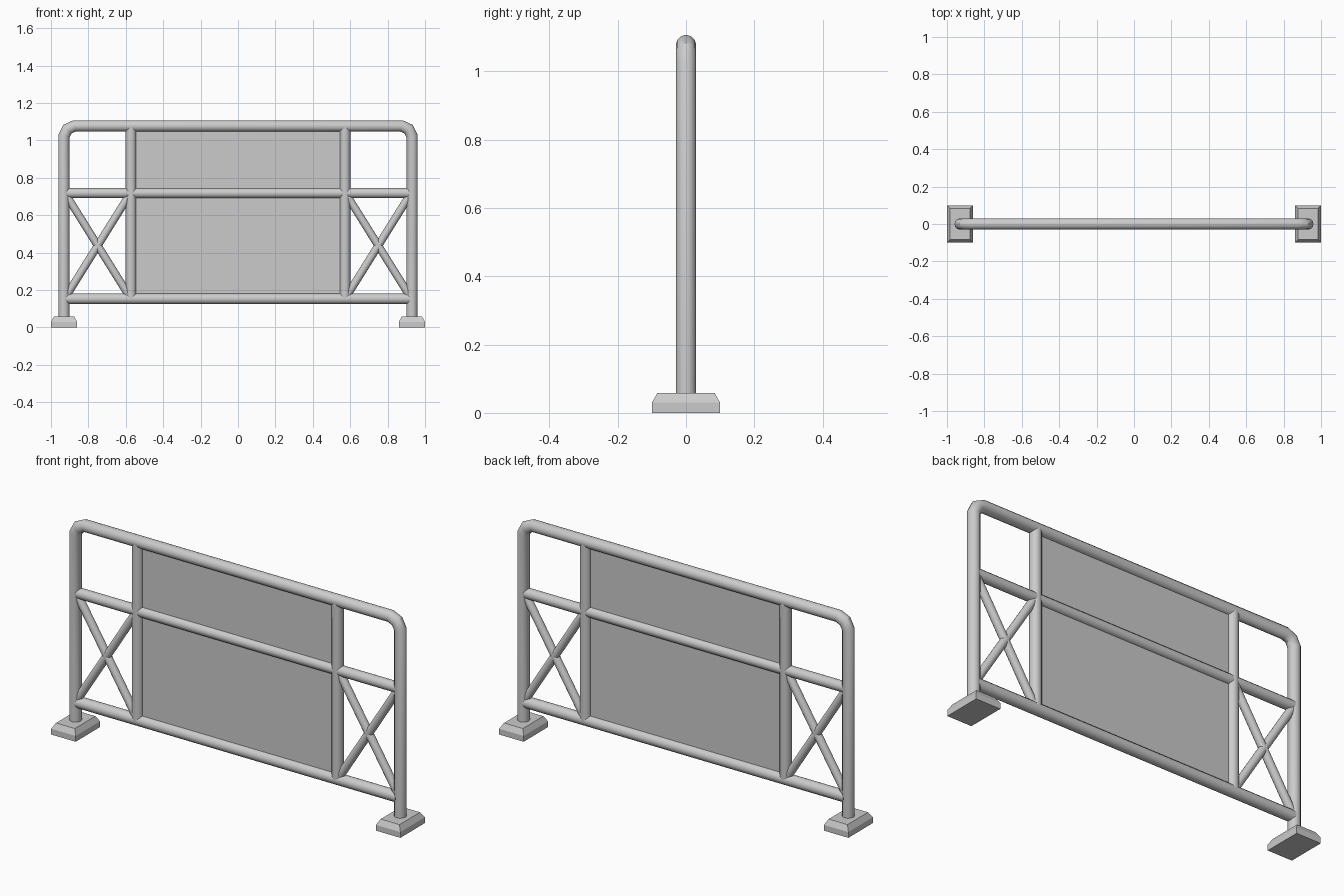
import bpy
import bmesh
from mathutils import Vector

if "Cube" in bpy.data.objects:
    bpy.data.objects.remove(bpy.data.objects["Cube"], do_unlink=True)

steel = bpy.data.materials.new("grey_steel")
steel.use_nodes = True
colour = (0.6, 0.6, 0.6, 1)
steel.diffuse_color = colour
steel.node_tree.nodes["Principled BSDF"].inputs["Base Color"].default_value = colour


def finish(name, bm, smooth=False):
    bmesh.ops.recalc_face_normals(bm, faces=bm.faces)
    mesh = bpy.data.meshes.new(name)
    bm.to_mesh(mesh)
    bm.free()
    mesh.materials.append(steel)
    obj = bpy.data.objects.new(name, mesh)
    bpy.context.collection.objects.link(obj)
    if smooth:
        bpy.ops.object.select_all(action='DESELECT')
        obj.select_set(True)
        bpy.context.view_layer.objects.active = obj
        bpy.ops.object.shade_smooth_by_angle(angle=0.6)
    return obj


def tube(name, points, radius, sides=12):
    """Round tube with mitred joints along a path in the XZ plane."""
    bm = bmesh.new()
    pts = [Vector((x, 0, z)) for x, z in points]
    circle = bmesh.ops.create_circle(bm, segments=sides, radius=radius)["verts"]
    shape = [v.co.copy() for v in circle]
    bm.clear()
    rings = []
    for i, p in enumerate(pts):
        before = (p - pts[i - 1]).normalized() if i else None
        after = (pts[i + 1] - p).normalized() if i < len(pts) - 1 else None
        a, b = before or after, after or before
        along = (a + b).normalized()
        side = along.cross(Vector((0, 1, 0))) / along.dot(a)
        rings.append([bm.verts.new(p + side * s.x + Vector((0, s.y, 0))) for s in shape])
    for r, s in zip(rings, rings[1:]):
        for i in range(sides):
            j = (i + 1) % sides
            bm.faces.new((r[i], r[j], s[j], s[i]))
    bm.faces.new(rings[0])
    bm.faces.new(rings[-1])
    return finish(name, bm, True)


# Outer frame with bent top corners
leg = [(0.93, 0.05), (0.93, 1.025), (0.912, 1.06), (0.875, 1.077)]
tube("outer_frame", leg + [(-x, z) for x, z in reversed(leg)], 0.03)

# Horizontal rails
for name, z in (("lower_rail", 0.153), ("middle_rail", 0.718)):
    tube(name, [(-0.92, z), (0.92, z)], 0.029 if z < 0.5 else 0.027)

for label, s in (("left", 1), ("right", -1)):
    # Upright and crossed braces
    tube(label + "_upright", [(s * 0.572, 0.155), (s * 0.572, 1.075)], 0.029)
    tube(label + "_brace_rising", [(s * 0.58, 0.165), (s * 0.92, 0.71)], 0.021)
    tube(label + "_brace_falling", [(s * 0.58, 0.71), (s * 0.92, 0.165)], 0.021)

    # Chamfered foot
    bm = bmesh.new()
    rings = []
    for z, hx, hy in ((0, 0.07, 0.1), (0.03, 0.07, 0.1), (0.058, 0.054, 0.084)):
        corners = ((-hx, -hy), (hx, -hy), (hx, hy), (-hx, hy))
        rings.append([bm.verts.new((s * 0.93 + x, y, z)) for x, y in corners])
    for r, t in zip(rings, rings[1:]):
        for i in range(4):
            j = (i + 1) % 4
            bm.faces.new((r[i], r[j], t[j], t[i]))
    bm.faces.new(rings[0])
    bm.faces.new(rings[-1])
    finish(label + "_foot", bm)

# Thin infill panel
bm = bmesh.new()
bmesh.ops.create_cube(bm, size=1)
bmesh.ops.scale(bm, vec=(1.144, 0.008, 0.92), verts=bm.verts)
bmesh.ops.translate(bm, vec=(0, 0, 0.615), verts=bm.verts)
finish("infill_panel", bm)
